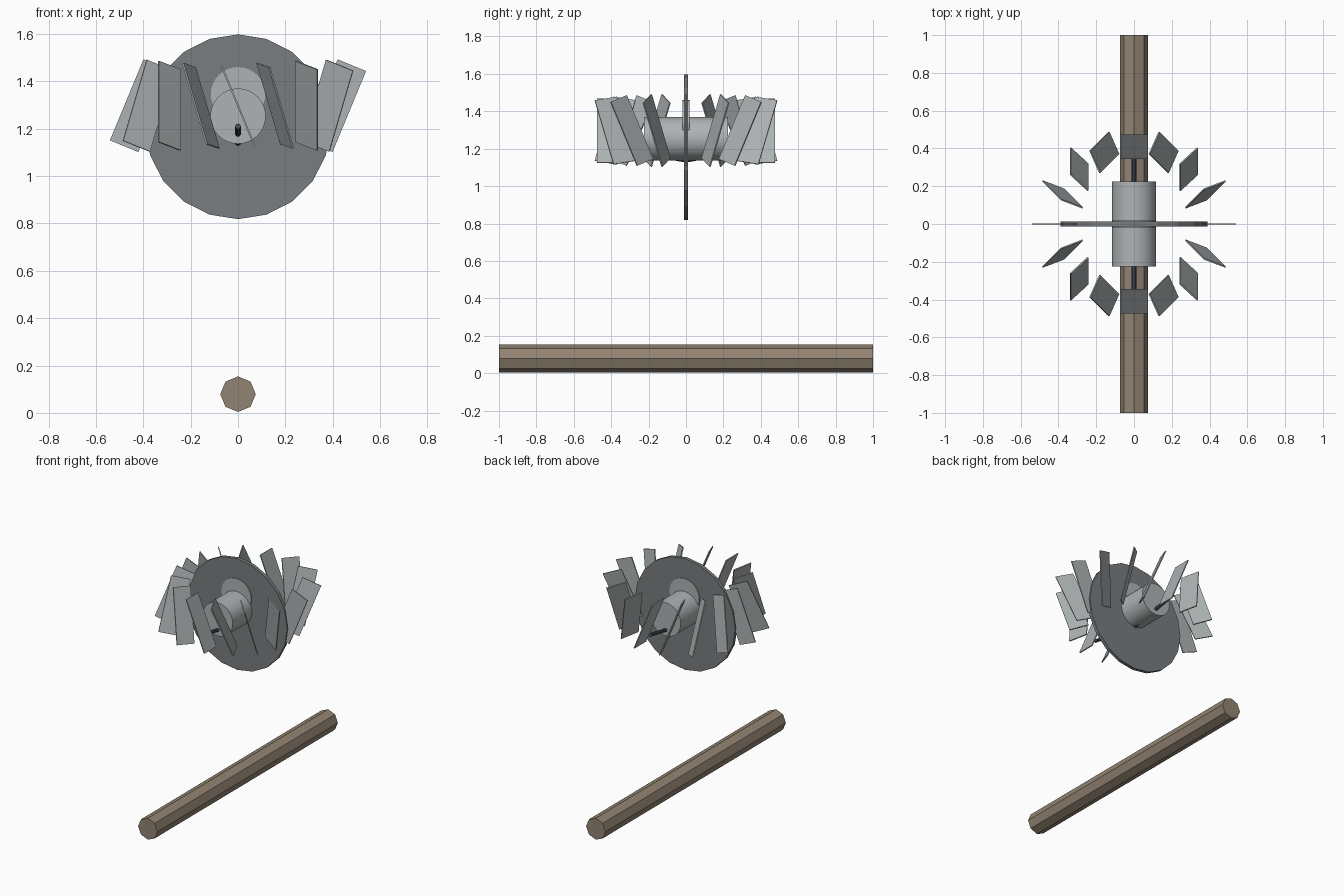
import bpy
import math
from mathutils import Matrix, Vector

cube = bpy.data.objects.get("Cube")
if cube:
    bpy.data.objects.remove(cube, do_unlink=True)


def material(name, r, g, b):
    m = bpy.data.materials.new(name)
    m.use_nodes = True
    m.diffuse_color = (r, g, b, 1)
    m.node_tree.nodes["Principled BSDF"].inputs["Base Color"].default_value = (r, g, b, 1)
    return m


silver = material("silver", 0.42, 0.45, 0.46)
grey = material("dark grey", 0.19, 0.205, 0.215)
brown = material("brown", 0.29, 0.23, 0.17)
steel = material("dark steel", 0.07, 0.08, 0.1)


def rod(name, start, end, radius, sides, mat, smooth=False):
    """Cylinder between two points, with a vertex line facing up."""
    start, end = Vector(start), Vector(end)
    axis = end - start
    bpy.ops.mesh.primitive_cylinder_add(vertices=sides, radius=radius, depth=axis.length)
    ob = bpy.context.object
    ob.name = name
    ob.data.materials.append(mat)
    ob.matrix_world = (Matrix.Translation((start + end) / 2)
                       @ axis.to_track_quat('Z', 'Y').to_matrix().to_4x4())
    if smooth:
        bpy.ops.object.shade_smooth_by_angle(angle=math.radians(30))
    return ob


def along_y(name, half, z, radius, sides, mat, smooth=False):
    return rod(name, (0, -half, z), (0, half, z), radius, sides, mat, smooth)


# Long shaft, wheel and hub
along_y("shaft", 1.0, 0.079, 0.075, 8, brown)
along_y("wheel_disc", 0.012, 1.208, 0.39, 20, grey)
along_y("hub", 0.225, 1.253, 0.117, 32, silver, True)
along_y("washer", 0.018, 1.345, 0.115, 32, silver, True)

# Thin spindles rising outward from the hub
for side, label in ((-1, "front"), (1, "back")):
    rod(label + "_spindle", (0, 0, 1.138), (0, side * 0.4, 1.21), 0.012, 8, steel, True)

# Ring of radial blades whose lean turns twice as fast as their position
COUNT = 16
TILT = math.radians(22.5)
for i in range(COUNT):
    a = 2 * math.pi * i / COUNT
    bpy.ops.mesh.primitive_cube_add(size=1)
    blade = bpy.context.object
    blade.name = f"blade_{i + 1}"
    blade.data.materials.append(silver)
    blade.data.transform(Matrix.Diagonal((0.13, 0.007, 0.37, 1)))
    blade.matrix_world = (Matrix.Translation((0.41 * math.cos(a), 0.41 * math.sin(a), 1.297))
                          @ Matrix.Rotation(2 * a, 4, 'Z')
                          @ Matrix.Rotation(TILT, 4, 'Y')
                          @ Matrix.Rotation(-a, 4, 'Z'))
